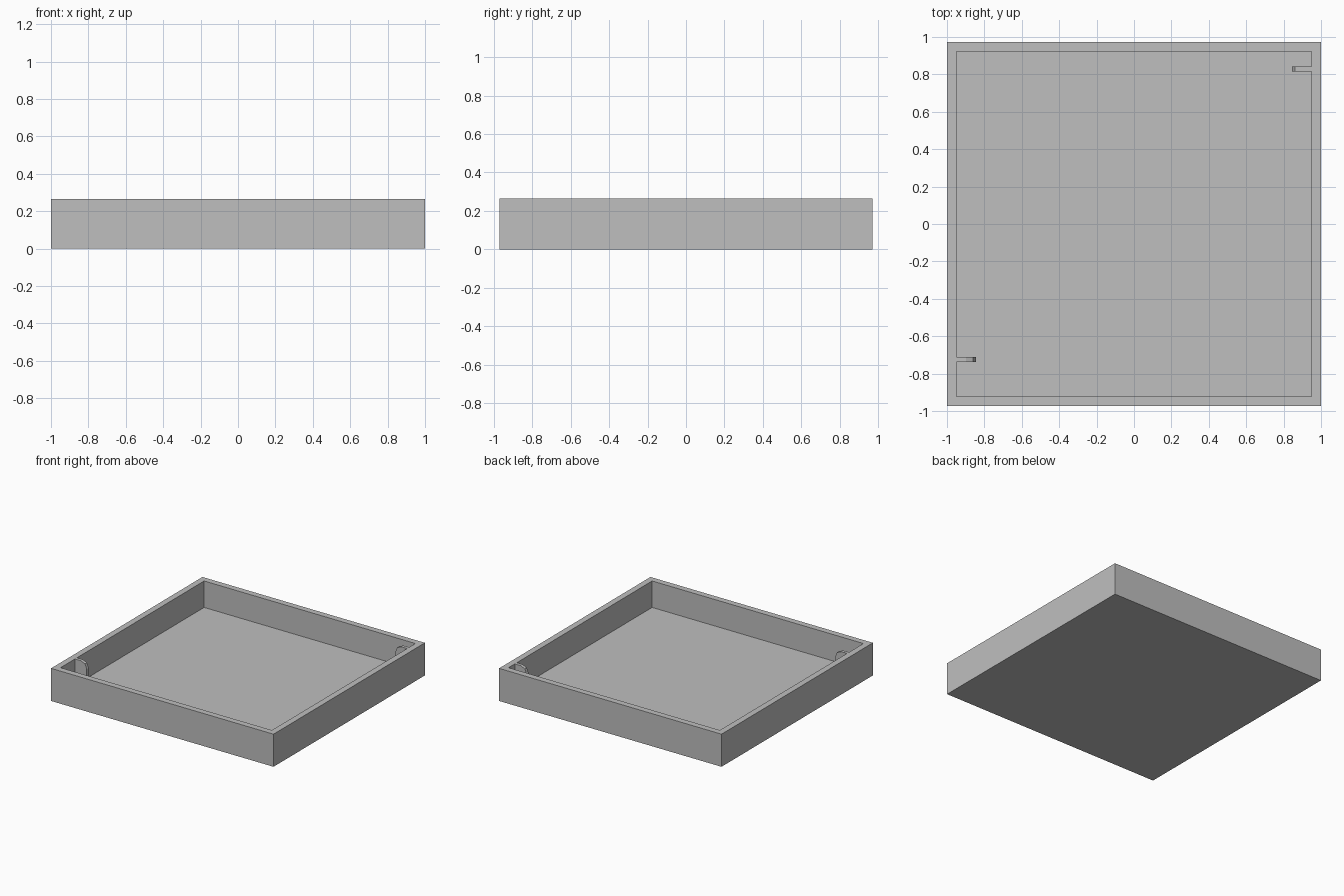
import bpy
import bmesh
from mathutils import Vector

cube = bpy.data.objects.get("Cube")
if cube:
    bpy.data.objects.remove(cube, do_unlink=True)

HALF_X, HALF_Y, HEIGHT = 1.0, 0.972, 0.265
WALL = 0.05
TAB_LENGTH, TAB_THICK, TAB_ROUND = 0.106, 0.026, 0.054

grey = bpy.data.materials.new("plain_grey")
grey.use_nodes = True
colour = (0.52, 0.52, 0.52, 1)
grey.diffuse_color = colour
grey.node_tree.nodes["Principled BSDF"].inputs["Base Color"].default_value = colour


def add_object(name, bm):
    mesh = bpy.data.meshes.new(name)
    bmesh.ops.recalc_face_normals(bm, faces=bm.faces)
    bm.to_mesh(mesh)
    bm.free()
    mesh.materials.append(grey)
    obj = bpy.data.objects.new(name, mesh)
    bpy.context.collection.objects.link(obj)
    return obj


def box(low, high):
    bm = bmesh.new()
    bmesh.ops.create_cube(bm, size=1)
    low, high = Vector(low), Vector(high)
    for v in bm.verts:
        v.co = (low + high) / 2 + v.co * (high - low)
    return bm


# Open tray: inset the top face and sink it to form walls and floor
bm = box((-HALF_X, -HALF_Y, 0), (HALF_X, HALF_Y, HEIGHT))
top = max(bm.faces, key=lambda f: f.calc_center_median().z)
bmesh.ops.inset_region(bm, faces=[top], thickness=WALL, use_even_offset=True)
recess = bmesh.ops.extrude_face_region(bm, geom=[top])["geom"]
bmesh.ops.delete(bm, geom=[top], context='FACES_ONLY')
for v in recess:
    if isinstance(v, bmesh.types.BMVert):
        v.co.z = WALL
add_object("tray", bm)


# Thin wall tabs with a rounded upper inner corner
def add_tab(name, side, y):
    inner = HALF_X - WALL
    xs = sorted((side * inner, side * (inner - TAB_LENGTH)))
    bm = box((xs[0], y - TAB_THICK / 2, WALL), (xs[1], y + TAB_THICK / 2, HEIGHT))
    tip = side * (inner - TAB_LENGTH)
    corner = [e for e in bm.edges if all(
        abs(v.co.x - tip) < 1e-4 and v.co.z > HEIGHT - 1e-4 for v in e.verts)]
    bmesh.ops.bevel(bm, geom=corner, offset=TAB_ROUND, segments=2,
                    profile=0.5, affect='EDGES')
    add_object(name, bm)


add_tab("right_tab", -1, -0.724)
add_tab("left_tab", 1, 0.829)
